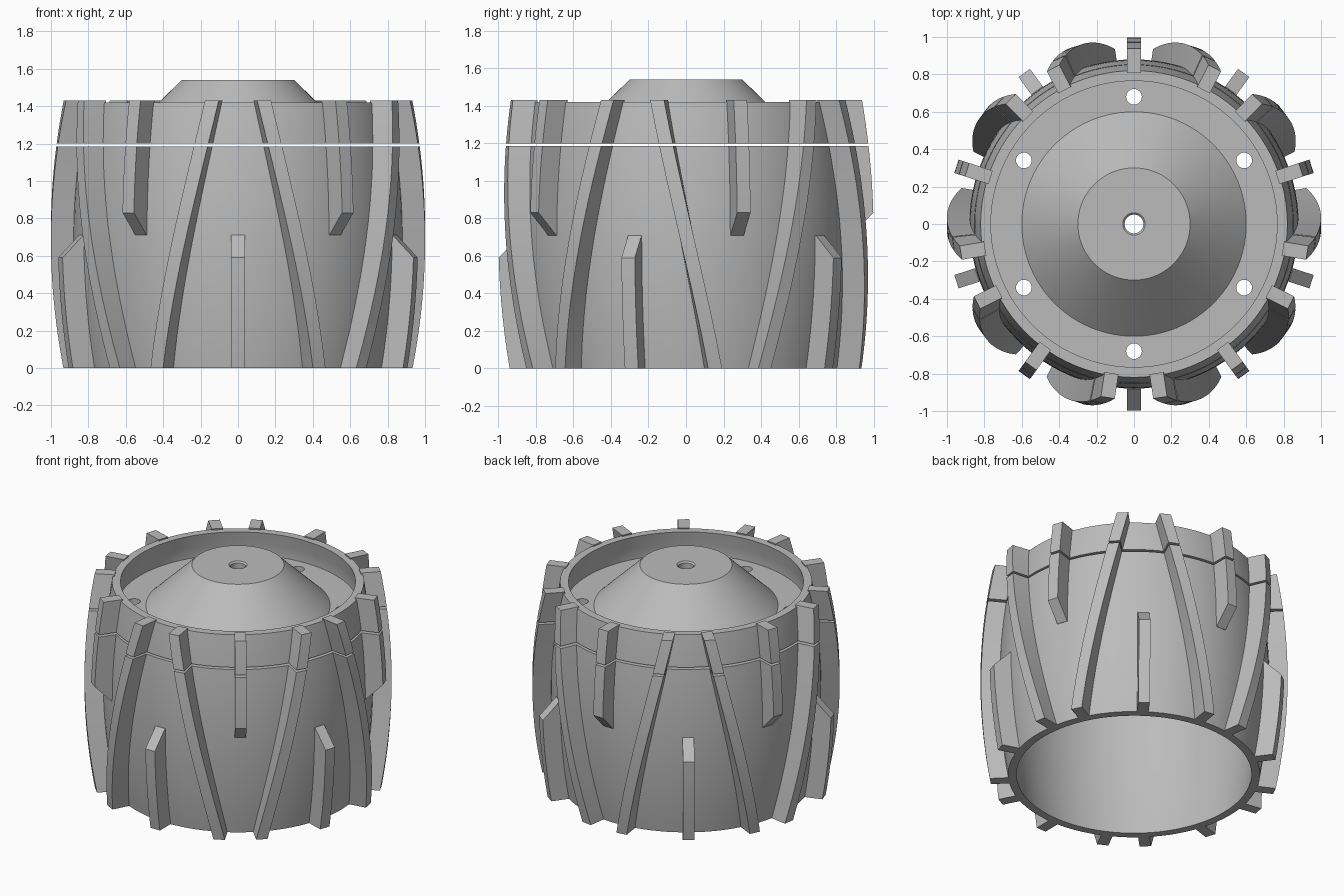
import bpy, bmesh, math

HEIGHT = 1.42
SPLIT_LOW, SPLIT_HIGH = 1.185, 1.2   # gap between the drum and the cap
MID = HEIGHT / 2
WALL = 0.055
RIB_HEIGHT = 0.12
RIB_WIDTH = 0.075

if "Cube" in bpy.data.objects:
    bpy.data.objects.remove(bpy.data.objects["Cube"], do_unlink=True)

grey = bpy.data.materials.new("plain grey")
grey.use_nodes = True
grey.diffuse_color = (0.5, 0.5, 0.5, 1)
grey.node_tree.nodes["Principled BSDF"].inputs["Base Color"].default_value = (0.5, 0.5, 0.5, 1)


def barrel(z):
    """Outer radius of the drum wall at a height."""
    return 0.82 + 0.06 * (1 - ((z - MID) / MID) ** 2)


def steps(a, b, n):
    return [a + (b - a) * i / n for i in range(n + 1)]


def make(name, bm):
    bmesh.ops.recalc_face_normals(bm, faces=bm.faces)
    mesh = bpy.data.meshes.new(name)
    bm.to_mesh(mesh)
    bm.free()
    mesh.materials.append(grey)
    ob = bpy.data.objects.new(name, mesh)
    bpy.context.collection.objects.link(ob)
    return ob


def select(ob):
    bpy.ops.object.select_all(action='DESELECT')
    ob.select_set(True)
    bpy.context.view_layer.objects.active = ob


def smooth(ob):
    select(ob)
    bpy.ops.object.shade_smooth_by_angle(angle=math.radians(30))


def loft(bm, rings, closed):
    """Join rings of points with quads, capping the ends if not closed."""
    rows = [[bm.verts.new(p) for p in ring] for ring in rings]
    n = len(rows[0])
    pairs = list(zip(rows, rows[1:]))
    if closed:
        pairs.append((rows[-1], rows[0]))
    else:
        bm.faces.new(rows[0])
        bm.faces.new(rows[-1])
    for a, b in pairs:
        for i in range(n):
            j = (i + 1) % n
            bm.faces.new((a[i], a[j], b[j], b[i]))


def lathe(name, profile, segments=96):
    bm = bmesh.new()
    rings = []
    for k in range(segments):
        t = math.tau * k / segments
        rings.append([(r * math.cos(t), r * math.sin(t), z) for r, z in profile])
    loft(bm, rings, True)
    return make(name, bm)


def rib(name, sections):
    """Sections hold angle, height and the share of full rib height."""
    bm = bmesh.new()
    rings = []
    for angle, z, share in sections:
        t = math.radians(angle)
        c, s = math.cos(t), math.sin(t)
        inner = barrel(z) - 0.012
        outer = barrel(z) + 0.002 + (RIB_HEIGHT - 0.002) * share
        h = RIB_WIDTH / 2
        corners = ((inner, -h), (outer, -h), (outer, h), (inner, h))
        rings.append([(r * c - w * s, r * s + w * c, z) for r, w in corners])
    loft(bm, rings, False)
    smooth(make(name, bm))


# Open lower drum
outer = [(barrel(z), z) for z in steps(0, SPLIT_LOW, 20)]
inner = [(r - WALL, z) for r, z in reversed(outer)]
smooth(lathe("lower_drum", outer + inner))

# Cap with raised lip, recessed floor and conical hub
rim = [(barrel(z), z) for z in steps(HEIGHT, SPLIT_HIGH, 5)]
lip_inside = [(r - WALL, z) for r, z in rim if z > 1.25]
cap = lathe("hub_cap", [(0.06, 1.54), (0.3, 1.54), (0.6, 1.25), (0.785, 1.25)]
            + lip_inside[::-1] + rim
            + [(0.58, SPLIT_HIGH), (0.29, 1.49), (0.05, 1.49), (0.05, 1.53)])

# Six bolt holes through the recessed floor
bm = bmesh.new()
for k in range(6):
    t = math.radians(30 + 60 * k)
    x, y = 0.68 * math.cos(t), 0.68 * math.sin(t)
    loft(bm, [[(x + 0.042 * math.cos(a), y + 0.042 * math.sin(a), z)
               for a in steps(0, math.tau, 24)[:-1]] for z in (1.1, 1.35)], False)
cutter = make("bolt_hole_cutter", bm)
cutter.hide_render = True
select(cap)
mod = cap.modifiers.new("bolt_holes", 'BOOLEAN')
mod.operation = 'DIFFERENCE'
mod.solver = 'EXACT'
mod.object = cutter
bpy.ops.object.modifier_apply(modifier=mod.name)
bpy.data.objects.remove(cutter, do_unlink=True)
smooth(cap)

# Tread ribs, repeated five times around the drum
TOP = HEIGHT + 0.01
for k in range(5):
    low = -90 + 72 * k
    high = low + 36
    # Short straight ribs with sloped ends
    rib("lower_short_rib", [(low, z, 1) for z in steps(0, 0.59, 10)] + [(low, MID, 0)])
    rib("upper_short_rib", [(high, MID, 0)] + [(high, z, 1) for z in steps(0.83, SPLIT_LOW, 6)])
    rib("cap_short_rib", [(high, z, 1) for z in steps(SPLIT_HIGH, TOP, 4)])
    # Mirrored pair of slanted ribs
    for side in (-1, 1):
        def slant(z):
            return low + side * (27.5 - 18.8 * z / HEIGHT)
        rib("slanted_rib", [(slant(z), z, 1) for z in steps(0, SPLIT_LOW, 20)])
        rib("cap_slanted_rib", [(slant(z), z, 1) for z in steps(SPLIT_HIGH, TOP, 4)])
